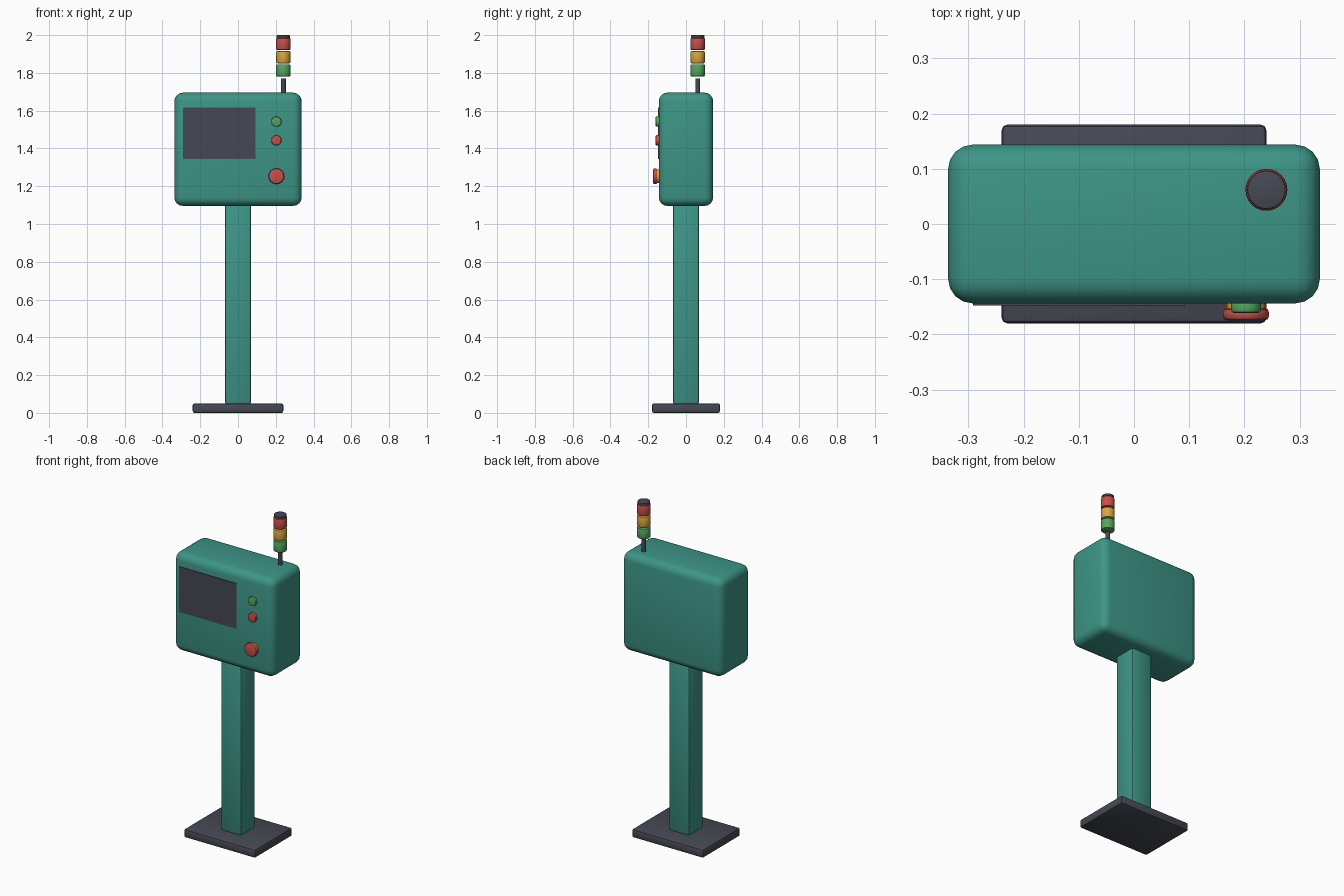
import bpy, math

if "Cube" in bpy.data.objects:
    bpy.data.objects.remove(bpy.data.objects["Cube"])


def material(name, rgb):
    m = bpy.data.materials.new(name)
    m.diffuse_color = (*rgb, 1)
    m.use_nodes = True
    m.node_tree.nodes["Principled BSDF"].inputs["Base Color"].default_value = m.diffuse_color
    return m


TEAL = material("teal", (0.047, 0.30, 0.24))
DARK = material("dark grey", (0.062, 0.066, 0.088))
RED = material("red", (0.56, 0.08, 0.07))
YELLOW = material("yellow", (0.68, 0.38, 0.05))
GREEN = material("green", (0.09, 0.38, 0.115))


def finish(ob, name, mat, bevel, segments):
    ob.name = name
    ob.data.materials.append(mat)
    if bevel:
        mod = ob.modifiers.new("bevel", 'BEVEL')
        mod.width = bevel
        mod.segments = segments
        mod.limit_method = 'ANGLE'
        mod.angle_limit = math.radians(40)
        bpy.ops.object.modifier_apply(modifier=mod.name)
    bpy.ops.object.shade_smooth_by_angle(angle=math.radians(35))
    return ob


def box(name, mat, x, y, z, bevel=0, segments=2):
    """Box from (min, max) pairs on each axis."""
    spans = (x, y, z)
    bpy.ops.mesh.primitive_cube_add(size=1, location=[(a + b) / 2 for a, b in spans])
    ob = bpy.context.object
    ob.scale = [b - a for a, b in spans]
    bpy.ops.object.transform_apply(location=False, rotation=False, scale=True)
    return finish(ob, name, mat, bevel, segments)


def cylinder(name, mat, loc, r, depth, bevel=0, facing_front=False, sides=24):
    rot = (math.pi / 2, 0, 0) if facing_front else (0, 0, 0)
    bpy.ops.mesh.primitive_cylinder_add(vertices=sides, radius=r, depth=depth,
                                        location=loc, rotation=rot)
    return finish(bpy.context.object, name, mat, bevel, 2)


# Stand
box("base_plate", DARK, (-0.24, 0.24), (-0.18, 0.18), (0, 0.05), 0.01)
box("column", TEAL, (-0.07, 0.07), (-0.07, 0.07), (0.045, 1.11), 0.015)

# Housing and screen
box("housing", TEAL, (-0.337, 0.337), (-0.144, 0.144), (1.096, 1.695), 0.045, 4)
box("screen", DARK, (-0.292, 0.092), (-0.148, -0.1405), (1.343, 1.618))


# Buttons on the front
def button(name, mat, z, r, y_front, y_back, bevel, sides=20):
    cylinder(name, mat, (0.203, (y_front + y_back) / 2, z), r,
             y_back - y_front, bevel, True, sides)


button("start_button", GREEN, 1.542, 0.027, -0.161, -0.14, 0.005)
button("stop_button", RED, 1.443, 0.027, -0.161, -0.14, 0.005)
button("emergency_collar", YELLOW, 1.253, 0.036, -0.156, -0.14, 0)
button("emergency_button", RED, 1.253, 0.042, -0.175, -0.152, 0.009, 16)

# Signal tower
TX, TY = 0.24, 0.062
cylinder("tower_pole", DARK, (TX, TY, 1.73), 0.013, 0.08)
for i, (label, mat) in enumerate((("green", GREEN), ("yellow", YELLOW), ("red", RED))):
    cylinder(label + "_lamp", mat, (TX, TY, 1.813 + 0.07 * i), 0.038, 0.064, 0.006)
cylinder("tower_cap", DARK, (TX, TY, 1.9925), 0.035, 0.015, 0.003)
